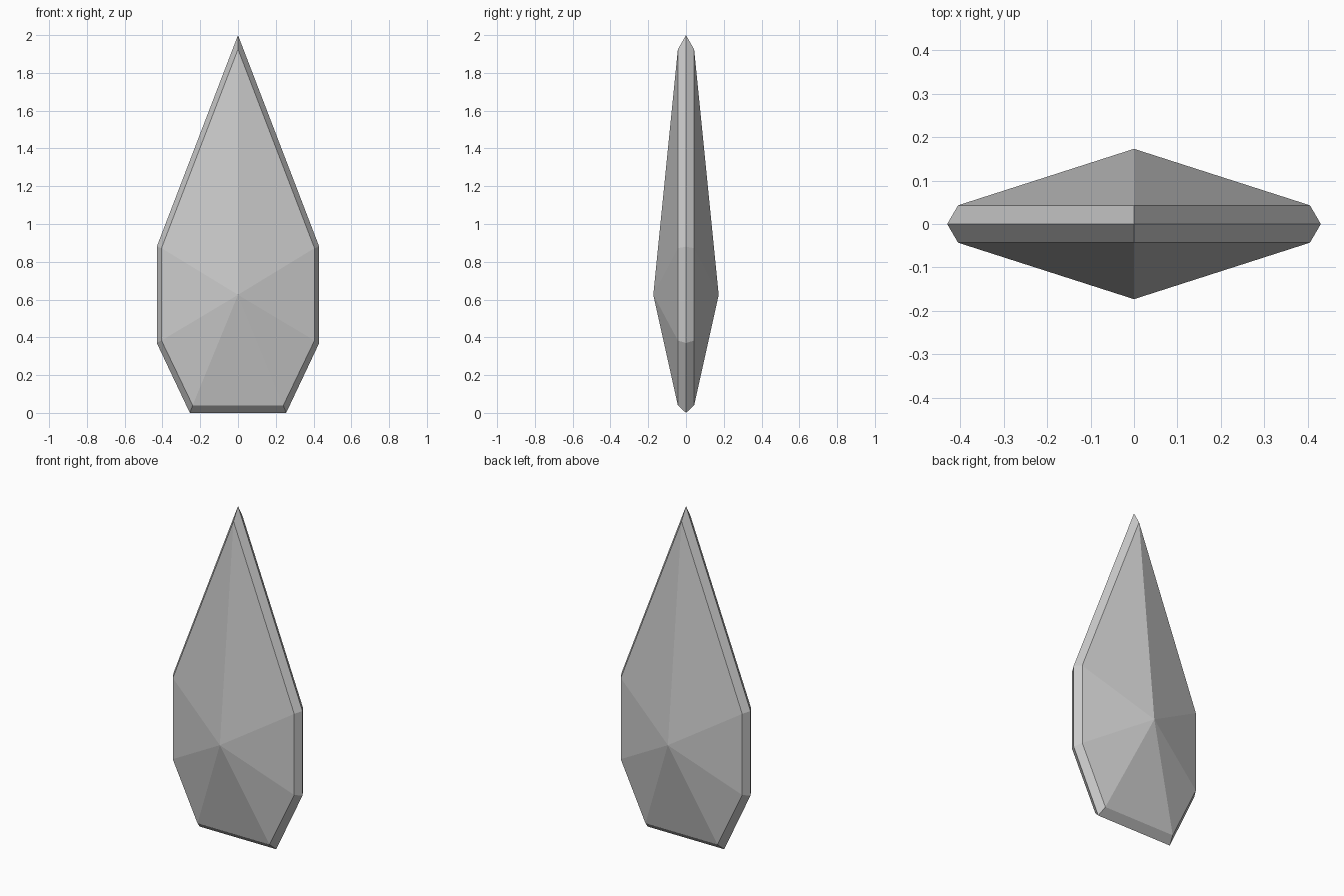
import bpy, bmesh

if "Cube" in bpy.data.objects:
    bpy.data.objects.remove(bpy.data.objects["Cube"])

# Right half outlines (x, z) from the tip down; mirrored into full loops
GIRDLE = [(0, 2.0), (0.43, 0.88), (0.43, 0.37), (0.255, 0)]
FACE_RIM = [(0, 1.925), (0.405, 0.872), (0.405, 0.383), (0.24, 0.04)]
RIM_Y, APEX_Y, APEX_Z = 0.043, 0.173, 0.625


def full_loop(half):
    return half + [(-x, z) for x, z in reversed(half[1:])]


bm = bmesh.new()


def ring(half, y):
    return [bm.verts.new((x, y, z)) for x, z in full_loop(half)]


# Widest edge, shared by both sides
girdle = ring(GIRDLE, 0)
n = len(girdle)

# Front and back: narrow bevel, then facets rising to the centre point
for side in (-1, 1):
    rim = ring(FACE_RIM, side * RIM_Y)
    apex = bm.verts.new((0, side * APEX_Y, APEX_Z))
    for i in range(n):
        j = (i + 1) % n
        bm.faces.new((girdle[i], girdle[j], rim[j], rim[i]))
        bm.faces.new((rim[i], rim[j], apex))

bmesh.ops.recalc_face_normals(bm, faces=bm.faces)
mesh = bpy.data.meshes.new("crystal_shard")
bm.to_mesh(mesh)
bm.free()
bpy.context.collection.objects.link(bpy.data.objects.new("crystal_shard", mesh))
